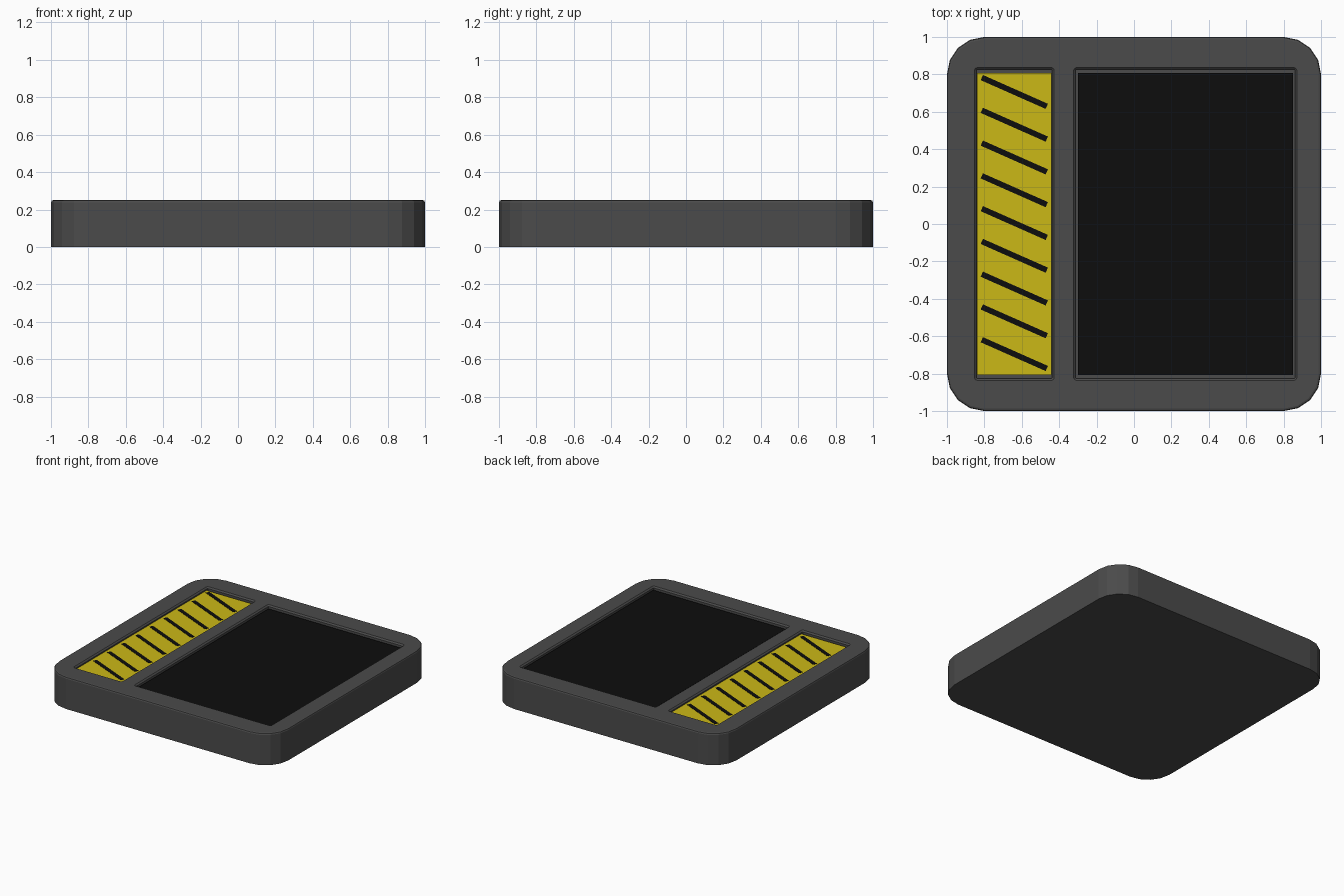
import bpy, bmesh, math
from mathutils import Matrix

if "Cube" in bpy.data.objects:
    bpy.data.objects.remove(bpy.data.objects["Cube"])


def material(name, rgb):
    m = bpy.data.materials.new(name)
    m.diffuse_color = (*rgb, 1)
    m.use_nodes = True
    m.node_tree.nodes["Principled BSDF"].inputs["Base Color"].default_value = m.diffuse_color
    return m


DARK = material("dark_grey", (0.07, 0.07, 0.07))
BLACK = material("black", (0.004, 0.004, 0.004))
YELLOW = material("yellow", (0.60, 0.48, 0.008))


def finish(name, bm, mat):
    bmesh.ops.recalc_face_normals(bm, faces=bm.faces)
    me = bpy.data.meshes.new(name)
    bm.to_mesh(me)
    bm.free()
    me.materials.append(mat)
    ob = bpy.data.objects.new(name, me)
    bpy.context.collection.objects.link(ob)
    return ob


def loft(name, x0, x1, y, r, layers, mat, seg=4):
    """Stack rounded rectangles; layers are (z, outward offset)."""
    bm = bmesh.new()
    rings = []
    for z, d in layers:
        rad = r + d
        ring = []
        for k, (cx, cy) in enumerate([(x1 - r, y - r), (x0 + r, y - r),
                                      (x0 + r, -y + r), (x1 - r, -y + r)]):
            for i in range(seg + 1):
                a = math.pi / 2 * (k + i / seg)
                ring.append(bm.verts.new((cx + rad * math.cos(a),
                                          cy + rad * math.sin(a), z)))
        rings.append(ring)
    n = len(rings[0])
    for a, b in zip(rings, rings[1:]):
        for i in range(n):
            j = (i + 1) % n
            bm.faces.new((a[i], a[j], b[j], b[i]))
    bm.faces.new(rings[0][::-1])
    bm.faces.new(rings[-1])
    return finish(name, bm, mat)


def box(name, center, size, mat, angle=0):
    bm = bmesh.new()
    bmesh.ops.create_cube(bm, size=1, matrix=Matrix.Translation(center)
                          @ Matrix.Rotation(angle, 4, 'Z')
                          @ Matrix.Diagonal((*size, 1)))
    return finish(name, bm, mat)


# Rounded base with a softened top rim
base = loft("base", -1, 1, 1, 0.2,
            [(0, 0), (0.238, 0), (0.247, -0.004), (0.25, -0.013)], DARK)

# Two shallow recesses with chamfered lips
for x0, x1 in [(-0.842, -0.438), (-0.312, 0.86)]:
    cutter = loft("recess_cutter", x0, x1, 0.825, 0.004,
                  [(0.215, 0), (0.24, 0), (0.25, 0.011), (0.26, 0.011)], DARK, seg=3)
    cutter.hide_render = True
    mod = base.modifiers.new("recess", 'BOOLEAN')
    mod.operation = 'DIFFERENCE'
    mod.solver = 'EXACT'
    mod.object = cutter
    bpy.context.view_layer.objects.active = base
    bpy.ops.object.modifier_apply(modifier=mod.name)
    bpy.data.objects.remove(cutter)

# Inset panels
box("hazard_panel", (-0.64, 0, 0.222), (0.40, 1.616, 0.02), YELLOW)
box("black_panel", (0.275, 0, 0.222), (1.15, 1.616, 0.02), BLACK)

# Diagonal hazard stripes
for i in range(9):
    box(f"hazard_stripe_{i + 1}", (-0.64, 0.706 - 0.1752 * i, 0.231), (0.38, 0.03, 0.006),
        BLACK, math.atan2(-0.155, 0.35))
